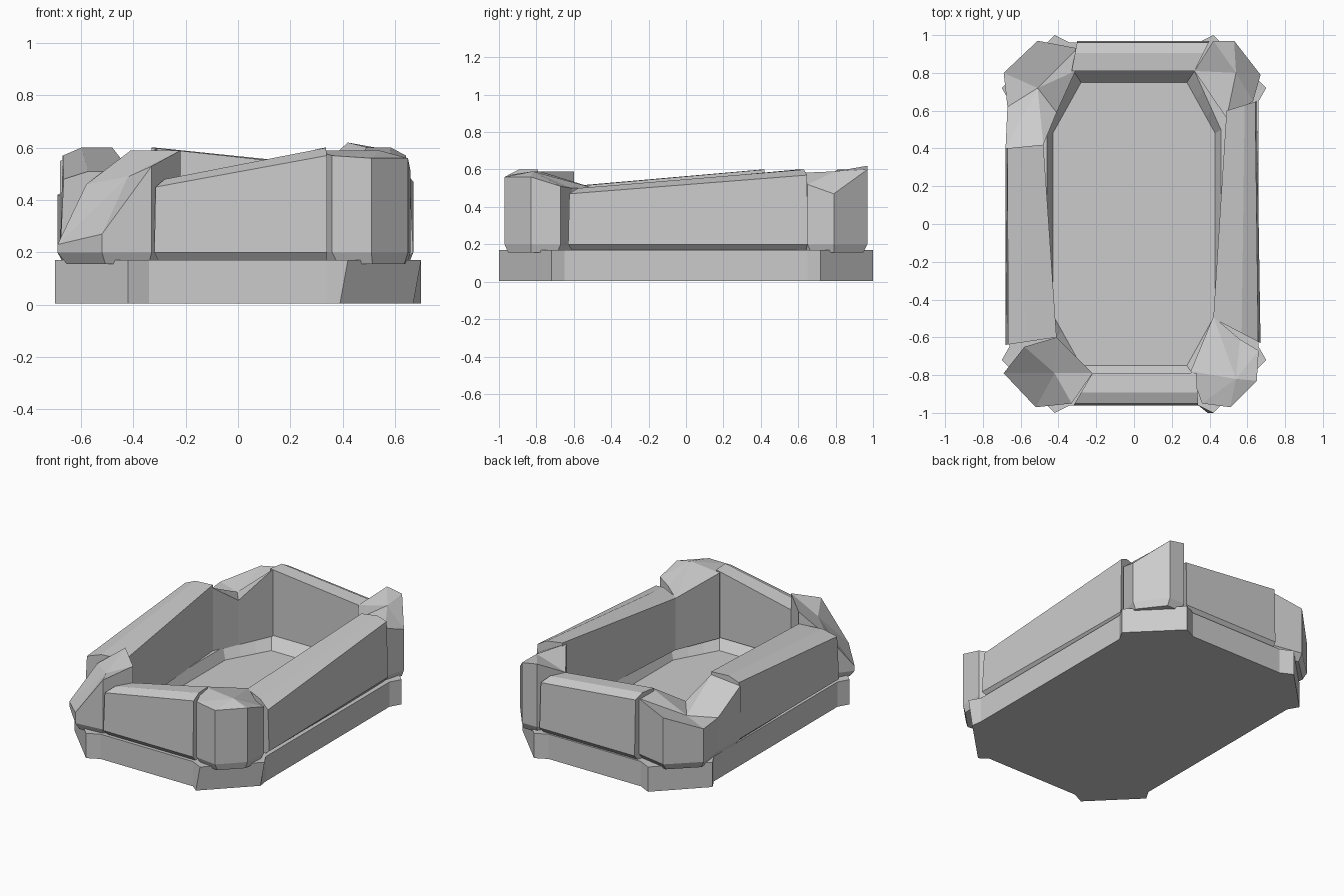
import bpy, bmesh
from mathutils import Vector

if "Cube" in bpy.data.objects:
    bpy.data.objects.remove(bpy.data.objects["Cube"])


def make(name, rings, cap_start=True, cap_end=True, centre=None):
    """Skin a stack of equal-length closed rings into one mesh."""
    bm = bmesh.new()
    vs = [[bm.verts.new(p) for p in r] for r in rings]
    n = len(vs[0])
    for a, b in zip(vs, vs[1:]):
        for i in range(n):
            j = (i + 1) % n
            bm.faces.new((a[i], a[j], b[j], b[i]))
    if cap_start:
        bm.faces.new(vs[0][::-1])
    if centre:
        c = bm.verts.new(centre)
        for i in range(n):
            bm.faces.new((vs[-1][i], vs[-1][(i + 1) % n], c))
    elif cap_end:
        bm.faces.new(vs[-1])
    bmesh.ops.recalc_face_normals(bm, faces=bm.faces)
    me = bpy.data.meshes.new(name)
    bm.to_mesh(me)
    bm.free()
    ob = bpy.data.objects.new(name, me)
    bpy.context.collection.objects.link(ob)
    return ob


def outline(corner, z):
    """Mirror one corner (x, y points, side to end) into a closed ring."""
    ring = []
    for sx, sy in ((1, 1), (-1, 1), (-1, -1), (1, -1)):
        pts = corner if sx == sy else corner[::-1]
        ring += [Vector((sx * x, sy * y, z)) for x, y in pts]
    return ring


def line(a, b, n=4):
    return [tuple(Vector(a).lerp(Vector(b), i / (n - 1))) for i in range(n)]


# Plinth with protruding corner blocks and a sunken, chamfered floor
block = [(.66, .65), (.70, .72), (.42, 1.0), (.34, .96)]
base_rings = [outline(block, 0.005), outline(block, .17),
              outline(line((.46, .50), (.32, .81)), .16),
              outline(line((.43, .48), (.28, .75)), .09)]
base = make("base_tray", base_rings)
for v in base.data.vertices:
    if v.co.z < .01 and v.co.x > .4 and v.co.y < -.7:
        v.co.x -= .03          # front right block leans inward below


# Walls: same cross-section lofted between two ends of different height
def wall(name, *ends):
    rings = []
    for inner, outer, z in ends:
        a, b = Vector(inner), Vector(outer)
        prof = [(0, .155), (0, z), (.6, z), (.95, z - .03), (1, .2), (.78, .155)]
        rings.append([(*a.lerp(b, s), h) for s, h in prof])
    make(name, rings)


wall("front_wall", ((-.22, -.79), (-.32, -.96), .48), ((.33, -.79), (.34, -.96), .60))
wall("right_wall", ((.42, -.50), (.67, -.63), .50), ((.49, .60), (.65, .65), .60))
wall("back_wall", ((.32, .81), (.40, .97), .53), ((-.33, .81), (-.30, .97), .60))
wall("left_wall", ((-.48, .42), (-.68, .40), .60), ((-.41, -.60), (-.68, -.64), .51))


# Corner posts: undercut foot, upright sides, uneven broken top
def post(name, pts, centre):
    c = Vector(centre)
    foot = []
    for x, y, z in pts:
        k = .87 if max(abs(x) / .62, abs(y) / .9) > 1 else 1
        foot.append((c.x + (x - c.x) * k, c.y + (y - c.y) * k, .155))
    make(name, [foot, [(x, y, .2) for x, y, z in pts], pts], centre=centre)


post("front_left_post", [(-.22, -.79, .59), (-.41, -.60, .59), (-.58, -.65, .46),
                         (-.69, -.79, .23), (-.52, -.97, .27), (-.33, -.95, .53)],
     (-.42, -.79, .49))
post("front_right_post", [(.30, -.78, .59), (.36, -.95, .57), (.51, -.97, .56),
                          (.65, -.83, .56), (.66, -.67, .51), (.56, -.61, .50),
                          (.42, -.49, .50)], (.54, -.82, .59))
post("back_right_post", [(.49, .56, .58), (.63, .65, .52), (.67, .79, .47),
                         (.53, .97, .60), (.42, .97, .62), (.32, .81, .53)],
     (.54, .80, .59))
post("back_left_post", [(-.31, .81, .60), (-.30, .93, .57), (-.51, .97, .51),
                        (-.69, .80, .42), (-.67, .62, .42), (-.68, .40, .55),
                        (-.48, .42, .58), (-.41, .59, .45)], (-.51, .72, .43))
